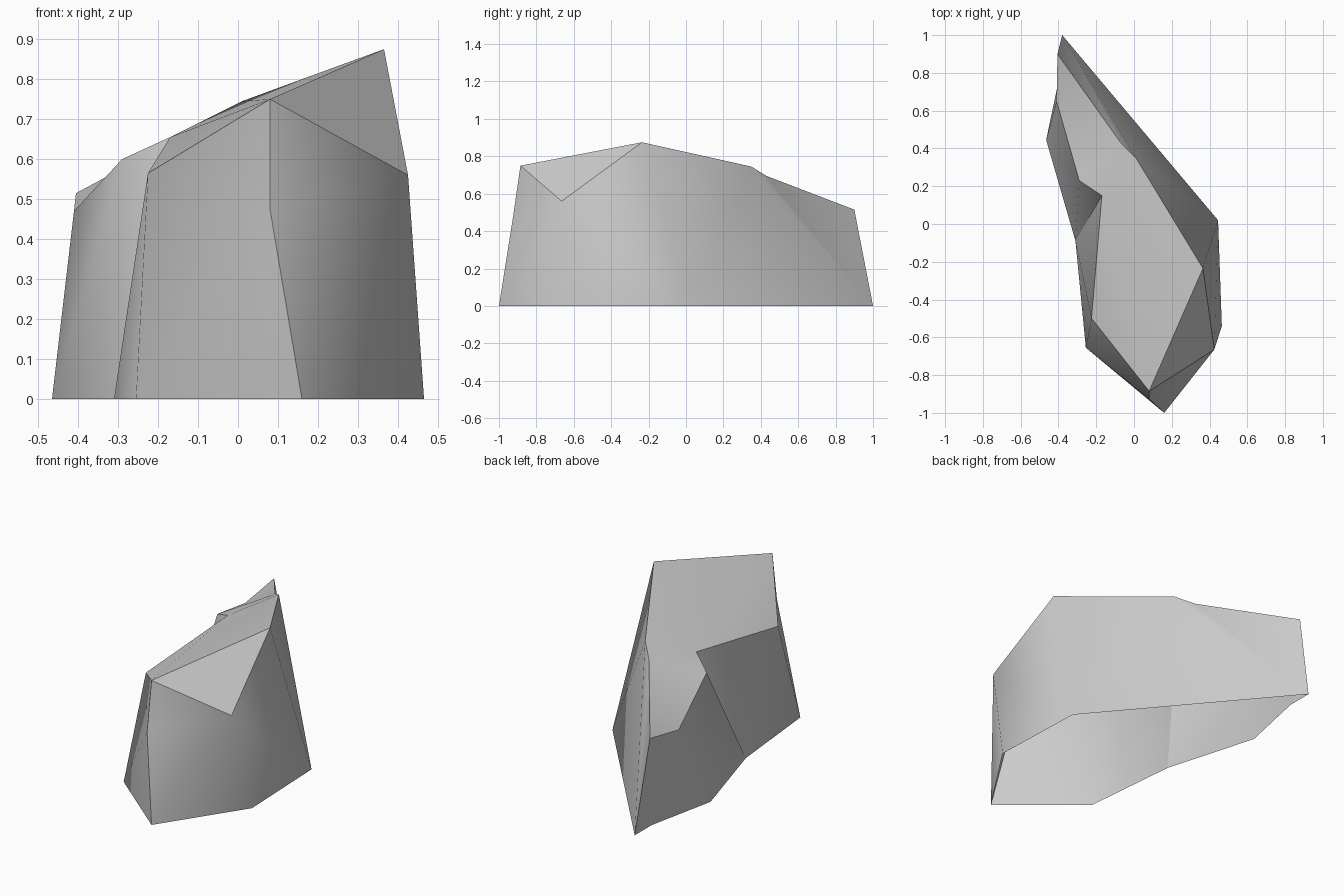
import bpy, bmesh, math

if "Cube" in bpy.data.objects:
    bpy.data.objects.remove(bpy.data.objects["Cube"])

# Rock corner points: ground outline (g...) and upper corners
P = {
    'g_tip': (-.38, 1.0, 0), 'g_right': (.445, .02, 0), 'g_low': (.465, -.54, 0),
    'g_front': (.16, -1.0, 0), 'g_fl': (-.255, -.655, 0), 'g_notch': (-.31, -.09, 0),
    'g_left': (-.465, .445, 0), 'g_bl': (-.38, .85, 0),
    'peak': (.365, -.235, .875), 'brow': (.08, -.885, .75), 'chin': (.08, -.925, .475),
    'cheek': (.425, -.665, .56), 'ledge': (-.225, -.5, .565), 'notch': (-.17, .15, .655),
    'ridge': (.01, .35, .745), 'dip': (-.07, .43, .695), 'tail': (-.405, .9, .515),
    'hip': (-.41, .65, .47), 'waist': (-.29, .23, .60),
}

# Open-bottomed shell, one group of facets per side
FACES = [
    # top slope
    'peak ridge brow', 'brow ridge notch', 'brow notch ledge',
    'notch ridge dip', 'notch dip waist', 'dip hip waist', 'dip tail hip',
    # notched left side
    'ledge notch g_notch', 'ledge g_notch g_fl',
    'notch waist g_notch', 'waist g_left g_notch', 'waist hip g_left',
    'hip tail g_bl', 'hip g_bl g_left', 'tail g_tip g_bl',
    # back slab
    'tail dip g_tip', 'dip ridge g_tip', 'ridge g_right g_tip', 'ridge peak g_right',
    # right side
    'peak cheek g_right', 'cheek g_low g_right', 'peak brow cheek',
    'brow chin cheek', 'chin g_front cheek', 'cheek g_front g_low',
    # front left side
    'brow ledge chin', 'ledge g_fl chin', 'chin g_fl g_front',
]

bm = bmesh.new()
verts = {name: bm.verts.new(co) for name, co in P.items()}
for f in FACES:
    bm.faces.new([verts[n] for n in f.split()])
bmesh.ops.recalc_face_normals(bm, faces=bm.faces)
# Make sure the shell faces outward: the top slope must look up
bm.faces.ensure_lookup_table()
bm.normal_update()
if bm.faces[0].normal.z < 0:
    bmesh.ops.reverse_faces(bm, faces=bm.faces)

mesh = bpy.data.meshes.new('rock')
bm.to_mesh(mesh)
bm.free()
rock = bpy.data.objects.new('rock', mesh)
bpy.context.collection.objects.link(rock)

stone = bpy.data.materials.new('grey stone')
stone.diffuse_color = (.6, .6, .6, 1)
stone.use_nodes = True
stone.node_tree.nodes["Principled BSDF"].inputs["Base Color"].default_value = stone.diffuse_color
mesh.materials.append(stone)

# Soft facets with crisp main edges
bpy.context.view_layer.objects.active = rock
rock.select_set(True)
bpy.ops.object.shade_smooth_by_angle(angle=math.radians(38))
